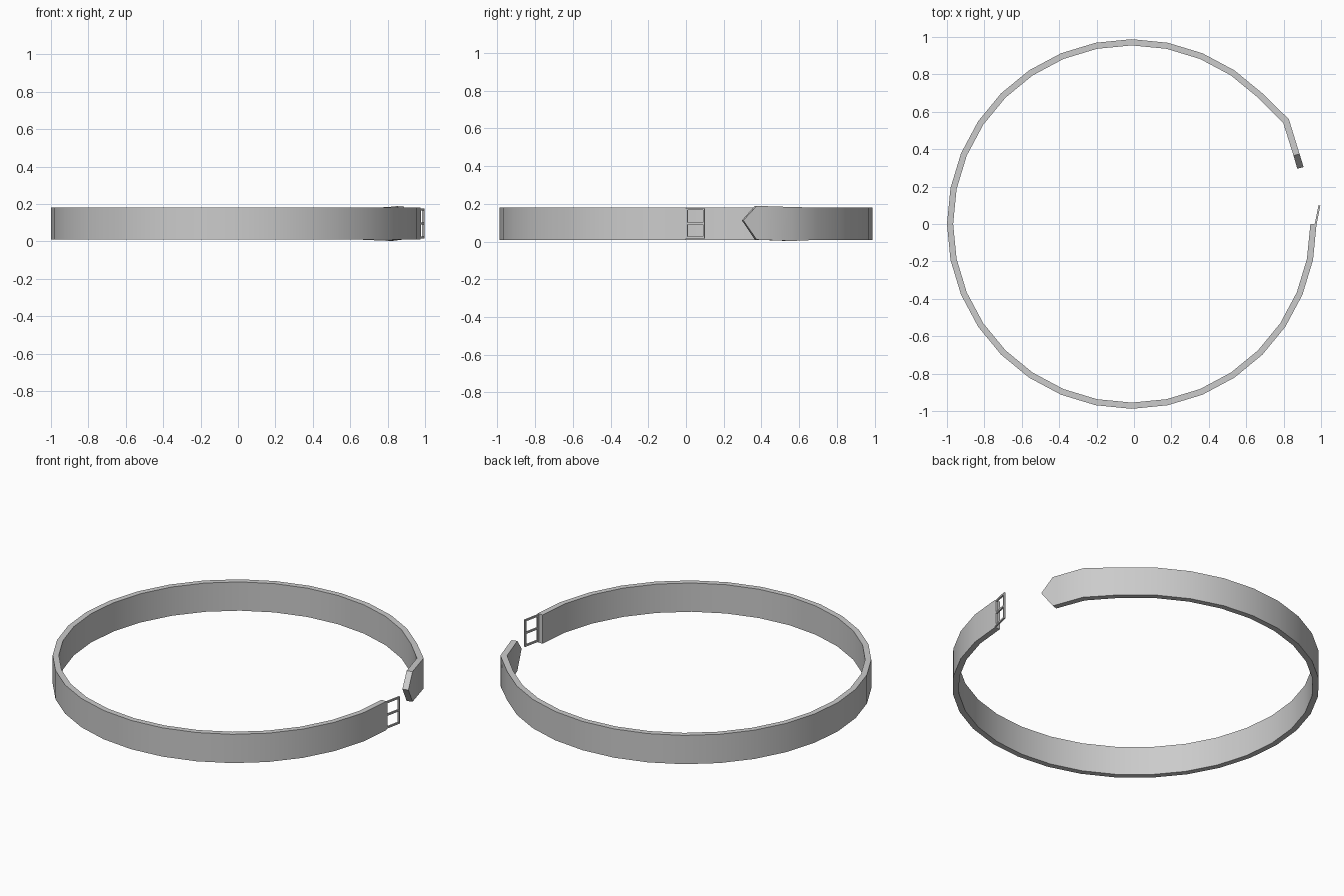
import bpy, bmesh, math
from mathutils import Matrix, Vector

if "Cube" in bpy.data.objects:
    bpy.data.objects.remove(bpy.data.objects["Cube"])

CX, R_OUT, R_IN = -0.012, 0.988, 0.955
Z0, Z1 = 0.009, 0.18
STEP = math.radians(360 / 32)


def finish(bm, name):
    bmesh.ops.recalc_face_normals(bm, faces=bm.faces)
    mesh = bpy.data.meshes.new(name)
    bm.to_mesh(mesh)
    bm.free()
    obj = bpy.data.objects.new(name, mesh)
    bpy.context.collection.objects.link(obj)
    bpy.context.view_layer.objects.active = obj
    obj.select_set(True)
    bpy.ops.object.shade_smooth_by_angle(angle=math.radians(35))
    obj.select_set(False)


# Strap: rectangular section swept around 28 of 32 ring segments
sections = []
for i in range(29):
    c, s = math.cos(-i * STEP), math.sin(-i * STEP)
    sections.append(((CX + R_OUT * c, R_OUT * s), (CX + R_IN * c, R_IN * s), Z0, Z1))
# Straight free end, slightly flared, up to the shoulders of the point
sections.append(((0.828, 0.56), (0.798, 0.54), 0.003, 0.183))
sections.append(((0.885, 0.375), (0.853, 0.365), 0.01, 0.189))

bm = bmesh.new()
rings = []
for (ox, oy), (ix, iy), lo, hi in sections:
    rings.append([bm.verts.new(p) for p in
                  ((ox, oy, lo), (ox, oy, hi), (ix, iy, hi), (ix, iy, lo))])
for a, b in zip(rings, rings[1:]):
    for k in range(4):
        n = (k + 1) % 4
        bm.faces.new((a[k], a[n], b[n], b[k]))
bm.faces.new(rings[0])

# Pointed tip
to = bm.verts.new((0.907, 0.304, 0.112))
ti = bm.verts.new((0.873, 0.296, 0.112))
o0, o1, i1, i0 = rings[-1]
for f in ((o0, o1, to), (i0, i1, ti), (o1, i1, ti, to), (o0, i0, ti, to)):
    bm.faces.new(f)
finish(bm, "strap")

# Buckle: rectangular frame with a centre bar, leaning outward
T = 0.010
W, H, ZC = 0.103, 0.16, 0.096
bars = [(0, T / 2, T, H), (0, W - T / 2, T, H)]
bm = bmesh.new()


def box(y, z, sy, sz):
    m = Matrix.Translation((0, y, z)) @ Matrix.Diagonal(Vector((T, sy, sz, 1)))
    bmesh.ops.create_cube(bm, size=1, matrix=m)


for y in (T / 2, W - T / 2):
    box(y, 0, T, H)
for z in (-(H - T) / 2, 0, (H - T) / 2):
    box(W / 2, z, W - 2 * T, T)
lean = Matrix.Translation((0.971, -0.001, ZC)) @ Matrix.Rotation(-0.2, 4, 'Z')
bmesh.ops.transform(bm, matrix=lean, verts=bm.verts)
finish(bm, "buckle")
